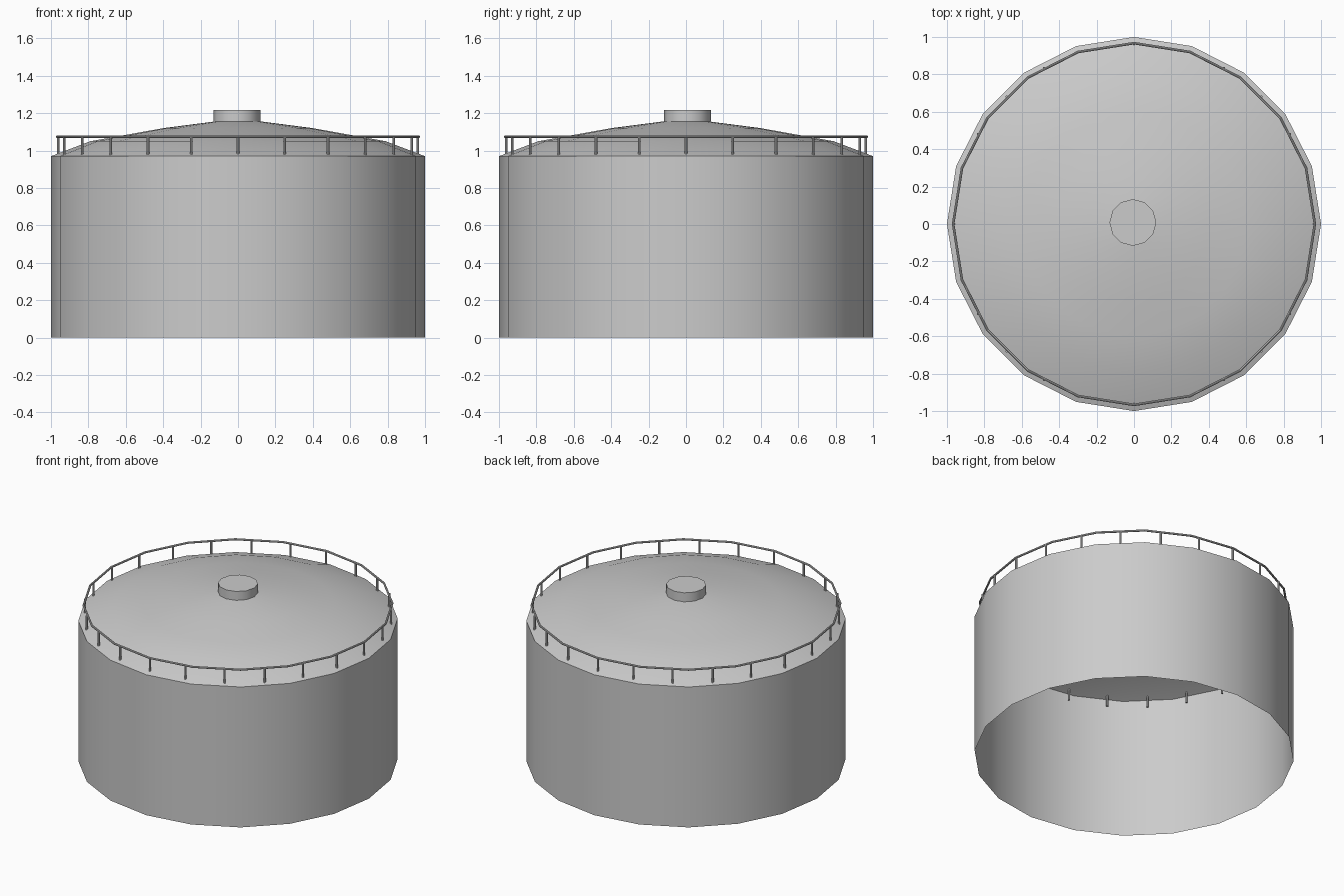
import bpy
import math

cube = bpy.data.objects.get("Cube")
if cube:
    bpy.data.objects.remove(cube, do_unlink=True)

SIDES = 20
POSTS = 24
RAIL_R = 0.967

steel = bpy.data.materials.new("Grey painted steel")
steel.use_nodes = True
steel.diffuse_color = (0.6, 0.6, 0.6, 1)
steel.node_tree.nodes["Principled BSDF"].inputs["Base Color"].default_value = (0.6, 0.6, 0.6, 1)


def finish(obj, name):
    """Name the part, paint it and smooth its round sides."""
    obj.name = name
    obj.data.name = name
    obj.data.materials.clear()
    obj.data.materials.append(steel)
    bpy.ops.object.select_all(action='DESELECT')
    obj.select_set(True)
    bpy.context.view_layer.objects.active = obj
    bpy.ops.object.shade_smooth_by_angle(angle=math.radians(40))
    return obj


def lathe(name, profile, sides):
    """Spin (radius, height) points round z; a zero radius makes one apex."""
    verts, faces, rings = [], [], []
    for r, z in profile:
        count = sides if r > 0 else 1
        rings.append([len(verts) + i for i in range(count)])
        for i in range(count):
            a = math.tau * i / sides
            verts.append((r * math.cos(a), r * math.sin(a), z))
    for low, high in zip(rings, rings[1:]):
        for i in range(sides):
            j = (i + 1) % sides
            if len(high) == 1:
                faces.append((low[i], low[j], high[0]))
            else:
                faces.append((low[i], low[j], high[j], high[i]))
    mesh = bpy.data.meshes.new(name)
    mesh.from_pydata(verts, [], faces)
    obj = bpy.data.objects.new(name, mesh)
    bpy.context.collection.objects.link(obj)
    return finish(obj, name)


# Open-bottomed wall and shallow domed roof
lathe("tank_wall", [(1, 0), (1, 0.97)], SIDES)
lathe("domed_roof", [(1, 0.97), (0.79, 1.05), (0.6, 1.084), (0.4, 1.12),
                     (0.13, 1.155), (0, 1.16)], SIDES)

# Round vent on the crown
bpy.ops.mesh.primitive_cylinder_add(vertices=12, radius=0.125, depth=0.07,
                                    location=(-0.006, 0.008, 1.182))
finish(bpy.context.object, "roof_vent")

# Guard rail around the roof edge
bpy.ops.mesh.primitive_torus_add(major_segments=SIDES, minor_segments=8,
                                 major_radius=RAIL_R, minor_radius=0.007,
                                 location=(0, 0, 1.074))
finish(bpy.context.object, "guard_rail")

# Rail posts, which pass through the roof sheet
for i in range(POSTS):
    a = math.tau * i / POSTS
    bpy.ops.mesh.primitive_cylinder_add(
        vertices=8, radius=0.007, depth=0.165,
        location=(0.962 * math.cos(a), 0.962 * math.sin(a), 0.99))
    finish(bpy.context.object, f"rail_post_{i + 1}")
